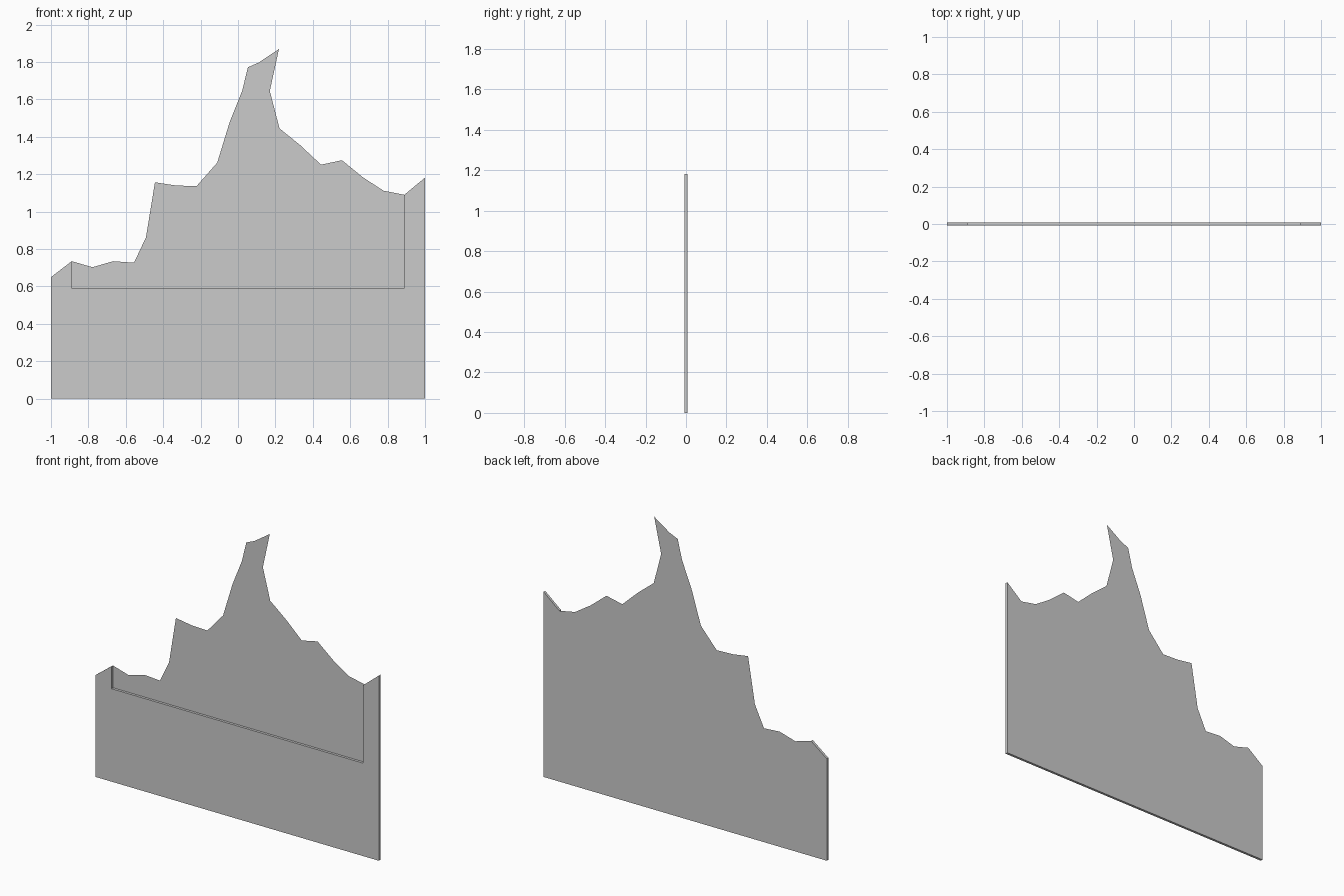
import bpy, bmesh

if "Cube" in bpy.data.objects:
    bpy.data.objects.remove(bpy.data.objects["Cube"])

HALF = 0.008   # half of the wall thickness
LEDGE = 0.593  # height of the recess floor

# Broken skyline as (x, z), left to right
skyline = [(-1, .65), (-.889, .735), (-.778, .703), (-.667, .735), (-.556, .727),
           (-.492, .863), (-.444, 1.157), (-.333, 1.14), (-.222, 1.136),
           (-.111, 1.262), (-.045, 1.478), (.022, 1.645), (.053, 1.772),
           (.111, 1.797), (.219, 1.87), (.17, 1.645), (.222, 1.445),
           (.333, 1.355), (.444, 1.251), (.556, 1.275), (.667, 1.184),
           (.778, 1.112), (.889, 1.09), (1, 1.182)]


def add_object(name, bm):
    mesh = bpy.data.meshes.new(name)
    bm.to_mesh(mesh)
    bm.free()
    obj = bpy.data.objects.new(name, mesh)
    bpy.context.collection.objects.link(obj)
    return obj


# One welded shell: full back sheet plus a thick U-shaped frame in front
bm = bmesh.new()
base = [(1, 0), (-1, 0)]
recess = [(-.889, LEDGE), (.889, LEDGE)]
back = {p: bm.verts.new((p[0], HALF, p[1])) for p in skyline + base + recess}
frame = skyline[:2] + recess + skyline[-2:] + base
panel = skyline[1:-1] + recess[::-1]
front = [bm.verts.new((x, -HALF, z)) for x, z in frame]

# Back faces (frame back and thin recessed panel)
frame_back = bm.faces.new([back[p] for p in frame])
panel_face = bm.faces.new([back[p] for p in panel])

# Front face and the walls joining it to the back
bm.faces.new(front[::-1])
n = len(frame)
for i in range(n):
    j = (i + 1) % n
    bm.faces.new([front[i], front[j], back[frame[j]], back[frame[i]]])

bmesh.ops.recalc_face_normals(bm, faces=[f for f in bm.faces if f is not panel_face])
bmesh.ops.triangulate(bm, faces=[f for f in bm.faces if len(f.verts) > 4])
add_object("broken_wall", bm)
